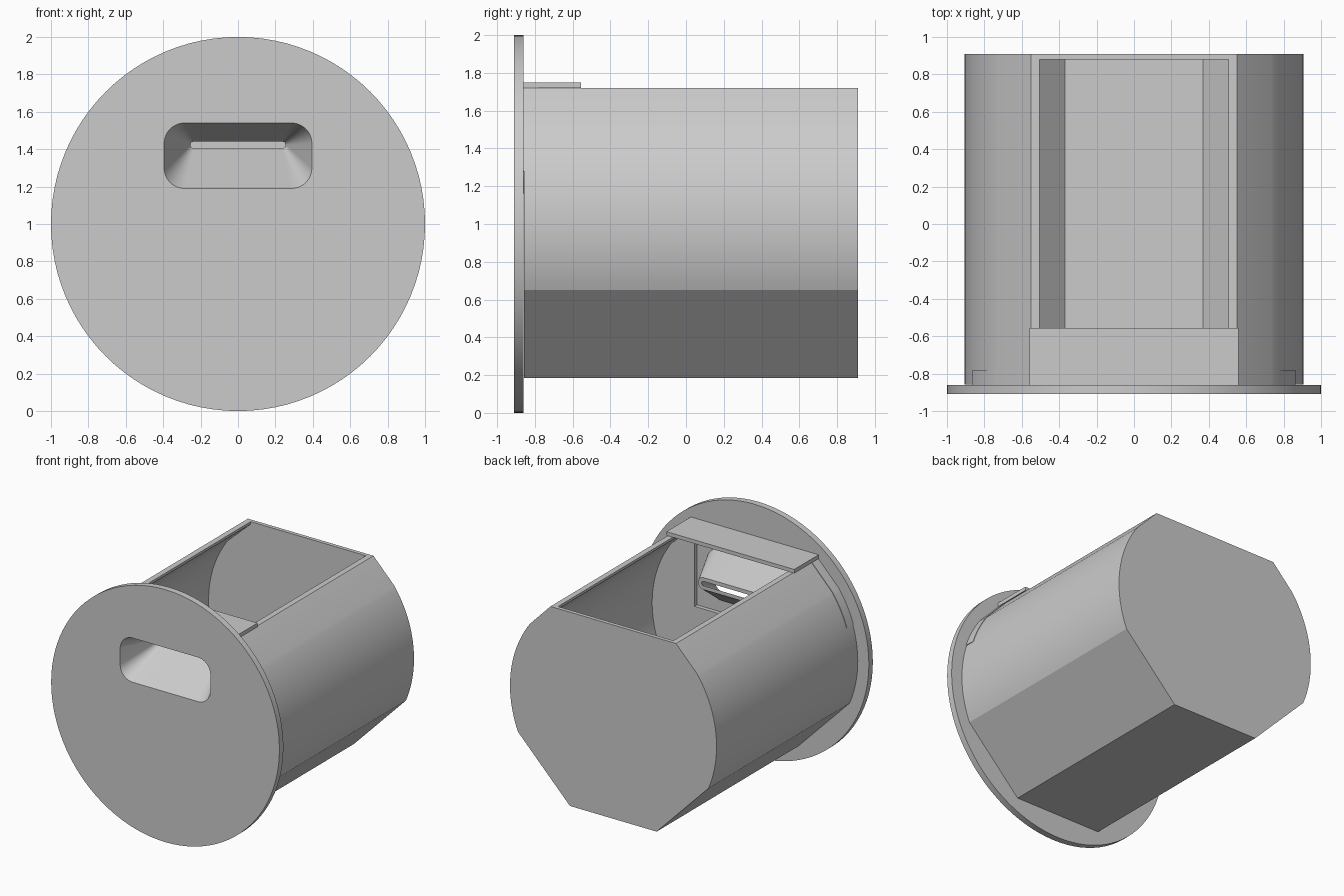
import bpy, bmesh, math

cube = bpy.data.objects.get("Cube")
if cube:
    bpy.data.objects.remove(cube, do_unlink=True)

grey = bpy.data.materials.new("light_grey_plastic")
grey.use_nodes = True
GREY = (0.6, 0.6, 0.6, 1.0)
grey.diffuse_color = GREY
grey.node_tree.nodes["Principled BSDF"].inputs["Base Color"].default_value = GREY

AXIS_Z = 1.0      # height of the round axis
PER_CORNER = 24   # points in each rounded corner


def skin(name, loops, cyclic=False):
    """Bridge equal-length loops; cap the ends unless the chain is cyclic."""
    bm = bmesh.new()
    rings = [[bm.verts.new(p) for p in loop] for loop in loops]
    n = len(rings[0])
    pairs = list(zip(rings, rings[1:]))
    if cyclic:
        pairs.append((rings[-1], rings[0]))
    else:
        bm.faces.new(rings[0])
        bm.faces.new(rings[-1])
    for a, b in pairs:
        for i in range(n):
            j = (i + 1) % n
            bm.faces.new((a[i], a[j], b[j], b[i]))
    bmesh.ops.recalc_face_normals(bm, faces=bm.faces)
    mesh = bpy.data.meshes.new(name)
    bm.to_mesh(mesh)
    bm.free()
    mesh.materials.append(grey)
    obj = bpy.data.objects.new(name, mesh)
    bpy.context.collection.objects.link(obj)
    return obj


def prism(name, profile, y0, y1):
    return skin(name, [[(x, y, z) for x, z in profile] for y in (y0, y1)])


def rect(half, z0, z1):
    return [(-half, z0), (half, z0), (half, z1), (-half, z1)]


def arc(radius, a0, a1, steps):
    angles = [math.radians(a0 + (a1 - a0) * i / steps) for i in range(steps + 1)]
    return [(radius * math.cos(a), AXIS_Z + radius * math.sin(a)) for a in angles]


def mirrored(half):
    """Close a right-hand half profile with its mirror image."""
    return half + [(-x, z) for x, z in reversed(half)]


def rounded(half, z0, z1, r, y):
    """Rounded rectangle loop, counter-clockwise from the right."""
    pts = []
    corners = ((half - r, z1 - r), (r - half, z1 - r), (r - half, z0 + r), (half - r, z0 + r))
    for k, (cx, cz) in enumerate(corners):
        for i in range(PER_CORNER):
            a = math.pi / 2 * (k + i / (PER_CORNER - 1))
            pts.append((cx + r * math.cos(a), y, cz + r * math.sin(a)))
    return pts


def circle(y):
    n = 4 * PER_CORNER
    return [(math.cos(2 * math.pi * i / n), y, AXIS_Z + math.sin(2 * math.pi * i / n))
            for i in range(n)]


def carve(obj, cutter):
    mod = obj.modifiers.new("carve", "BOOLEAN")
    mod.operation, mod.solver, mod.object = "DIFFERENCE", "EXACT", cutter
    bpy.context.view_layer.objects.active = obj
    bpy.ops.object.modifier_apply(modifier=mod.name)
    bpy.data.objects.remove(cutter, do_unlink=True)


# Container: part-round shell with a flat bottom and an open top
outer = mirrored([(0.38, 0.185)] + arc(0.905, -22.8, 36, 28) + [(0.55, 1.72)])
inner = mirrored([(0.368, 0.215)] + arc(0.874, -22.8, 36, 28) + [(0.505, 1.70), (0.505, 1.8)])
container = prism("container", outer, -0.857, 0.91)
carve(container, prism("cavity_cutter", inner, -0.825, 0.88))

# Notch in the container's front wall behind the coin funnel
carve(container, prism("notch_cutter", rect(0.505, 1.07, 1.8), -0.9, -0.8))

# Round front plate with a funnel that narrows to a slot
front_plate = skin("front_plate_with_funnel", [
    circle(-0.91),
    rounded(0.395, 1.19, 1.54, 0.11, -0.91),
    rounded(0.255, 1.405, 1.44, 0.017, -0.56),
    rounded(0.285, 1.375, 1.47, 0.045, -0.56),
    rounded(0.425, 1.16, 1.57, 0.14, -0.86),
    circle(-0.86),
], cyclic=True)

# Tab that rests on the container's top edges
top_tab = prism("top_tab", rect(0.56, 1.72, 1.75), -0.86, -0.555)

# Curved collars that hug the container's shoulders
shoulder = arc(0.909, 18, 36, 10) + [(0.554, 1.722), (0.54, 1.71)] + arc(0.895, 36, 18, 10)
collars = [prism(side + "_collar", [(s * x, z) for x, z in shoulder], -0.86, -0.78)
           for side, s in (("left", 1), ("right", -1))]

# Smooth the curves, keep the creases sharp
bpy.ops.object.select_all(action="DESELECT")
for obj in [container, front_plate, top_tab] + collars:
    obj.select_set(True)
bpy.context.view_layer.objects.active = container
bpy.ops.object.shade_smooth_by_angle(angle=math.radians(20))
